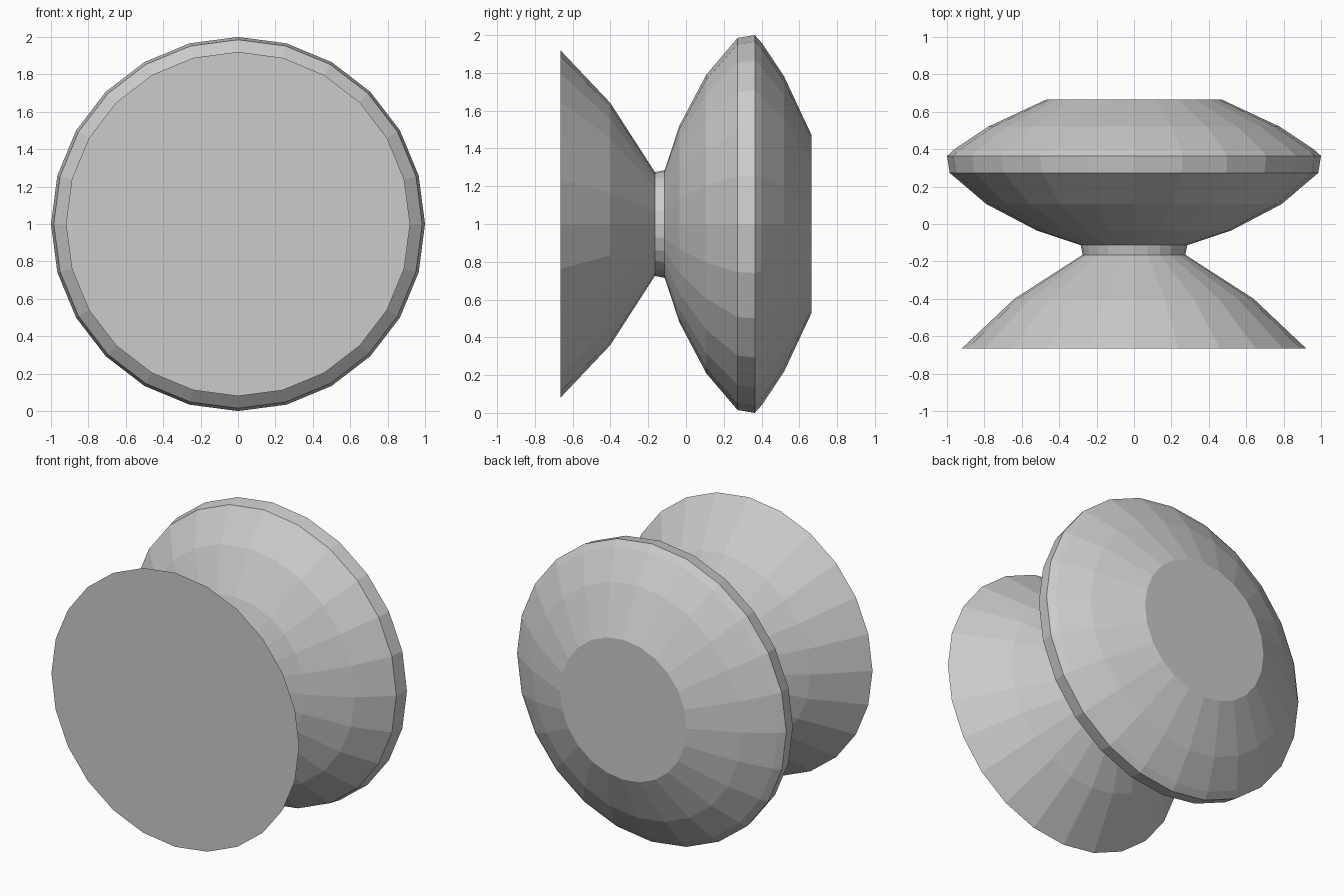
import bpy, bmesh, math

if "Cube" in bpy.data.objects:
    bpy.data.objects.remove(bpy.data.objects["Cube"])

SIDES = 24
# (y, radius) from the flat front disc to the small back cap
PROFILE = [(-0.665, 0.92), (-0.40, 0.64), (-0.165, 0.275), (-0.113, 0.285),
           (-0.035, 0.52), (0.107, 0.79), (0.273, 0.985), (0.364, 1.0),
           (0.40, 0.96), (0.52, 0.78), (0.665, 0.47)]

grey = bpy.data.materials.new("plain grey")
grey.diffuse_color = (0.6, 0.6, 0.6, 1)
grey.use_nodes = True
grey.node_tree.nodes["Principled BSDF"].inputs["Base Color"].default_value = grey.diffuse_color


def ring(bm, y, r):
    step = 2 * math.pi / SIDES
    return [bm.verts.new((r * math.cos(i * step), y, r * math.sin(i * step)))
            for i in range(SIDES)]


# Knob turned around the y axis
bm = bmesh.new()
rings = [ring(bm, y, r) for y, r in PROFILE]
for a, b in zip(rings, rings[1:]):
    for i in range(SIDES):
        j = (i + 1) % SIDES
        bm.faces.new((a[i], a[j], b[j], b[i]))

# Flat end caps
bm.faces.new(rings[0])
bm.faces.new(rings[-1])
bmesh.ops.recalc_face_normals(bm, faces=bm.faces)

mesh = bpy.data.meshes.new("knob")
bm.to_mesh(mesh)
bm.free()
mesh.materials.append(grey)
knob = bpy.data.objects.new("knob", mesh)
knob.location.z = 1.0
bpy.context.collection.objects.link(knob)
